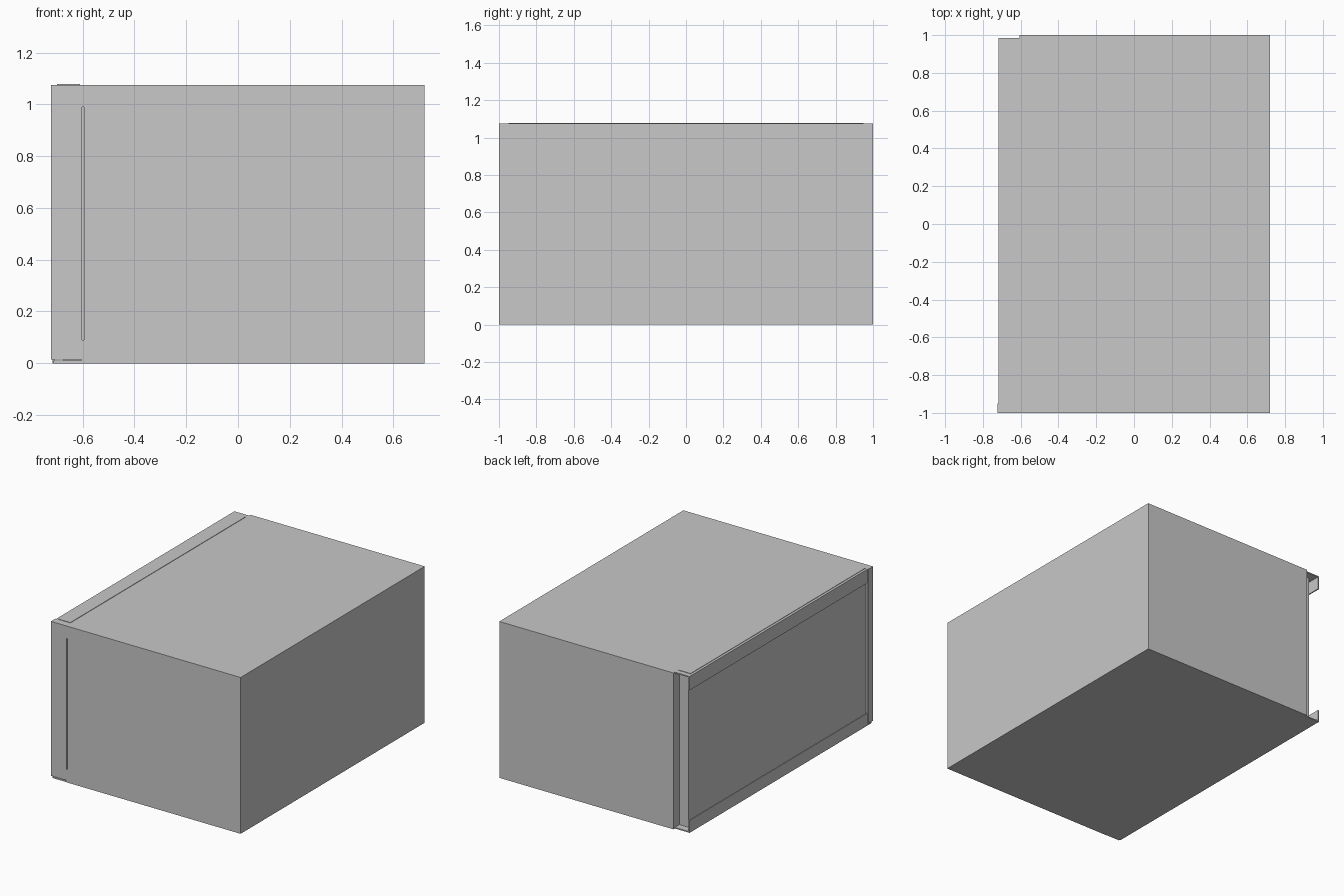
import bpy

if "Cube" in bpy.data.objects:
    bpy.data.objects.remove(bpy.data.objects["Cube"])

# Single grey metal colour
grey = bpy.data.materials.new("light grey metal")
grey.diffuse_color = (0.58, 0.58, 0.58, 1.0)
grey.use_nodes = True
grey.node_tree.nodes["Principled BSDF"].inputs["Base Color"].default_value = grey.diffuse_color


def box(name, x, y, z):
    """Axis-aligned box from (min, max) ranges."""
    bpy.ops.mesh.primitive_cube_add(
        size=1, location=[(a + b) / 2 for a, b in (x, y, z)])
    ob = bpy.context.object
    ob.name = name
    ob.scale = [b - a for a, b in (x, y, z)]
    bpy.ops.object.transform_apply(location=False, rotation=False, scale=True)
    ob.data.materials.append(grey)
    return ob


H = 1.075        # cabinet height
BODY = -0.605    # left end of the closed body
OUT = -0.717     # outer face of the channel lips
T = 0.008        # sheet thickness
BACK = 0.985     # rear end of the channel flanges

# Closed cabinet body
body = box("cabinet_body", (BODY, 0.72), (-1 + T, 1), (0, H))

# Front sheet: full-width skin, stopping just above the floor over the channel
front = box("front_panel", (BODY, 0.72), (-1, -1 + T), (0, H))
front_wing = box("front_panel_wing", (-0.722, BODY), (-1, -1 + T), (0.014, H))
box("front_return_lip", (-0.722, -0.714), (-1 + T, -0.95), (0.014, H))

# Narrow vertical slot cut through the front sheet
slot = box("slot_cutter", (-0.603, -0.595), (-1.05, -0.985), (0.09, 0.99))
slot.hide_render = True
slot.hide_viewport = True
for ob in (front, body):
    cut = ob.modifiers.new("slot", 'BOOLEAN')
    cut.object = slot
    cut.operation = 'DIFFERENCE'
    cut.solver = 'EXACT'

# Top and bottom flanges, each with a lip turned towards the middle
for side, z_flange, z_lip in (
        ("top", (H - T, H), (H - 0.095, H - T)),
        ("bottom", (0, T), (T, 0.085))):
    box(side + "_flange", (OUT, BODY), (-1 + T, BACK), z_flange)
    box(side + "_flange_lip", (OUT, OUT + T), (-0.95, BACK), z_lip)

# Thin cover strip on the top flange
box("top_cover_strip", (-0.70, -0.61), (-0.95, 0.95), (H, H + 0.003))

# Recessed side panel behind the lips
box("side_panel", (-0.675, BODY), (-1 + T, 0.935), (T, H - T))

# Small tab filling the gap under the front wing
box("bottom_tab", (-0.712, BODY), (-0.998, -1 + T), (0.0, 0.010))
